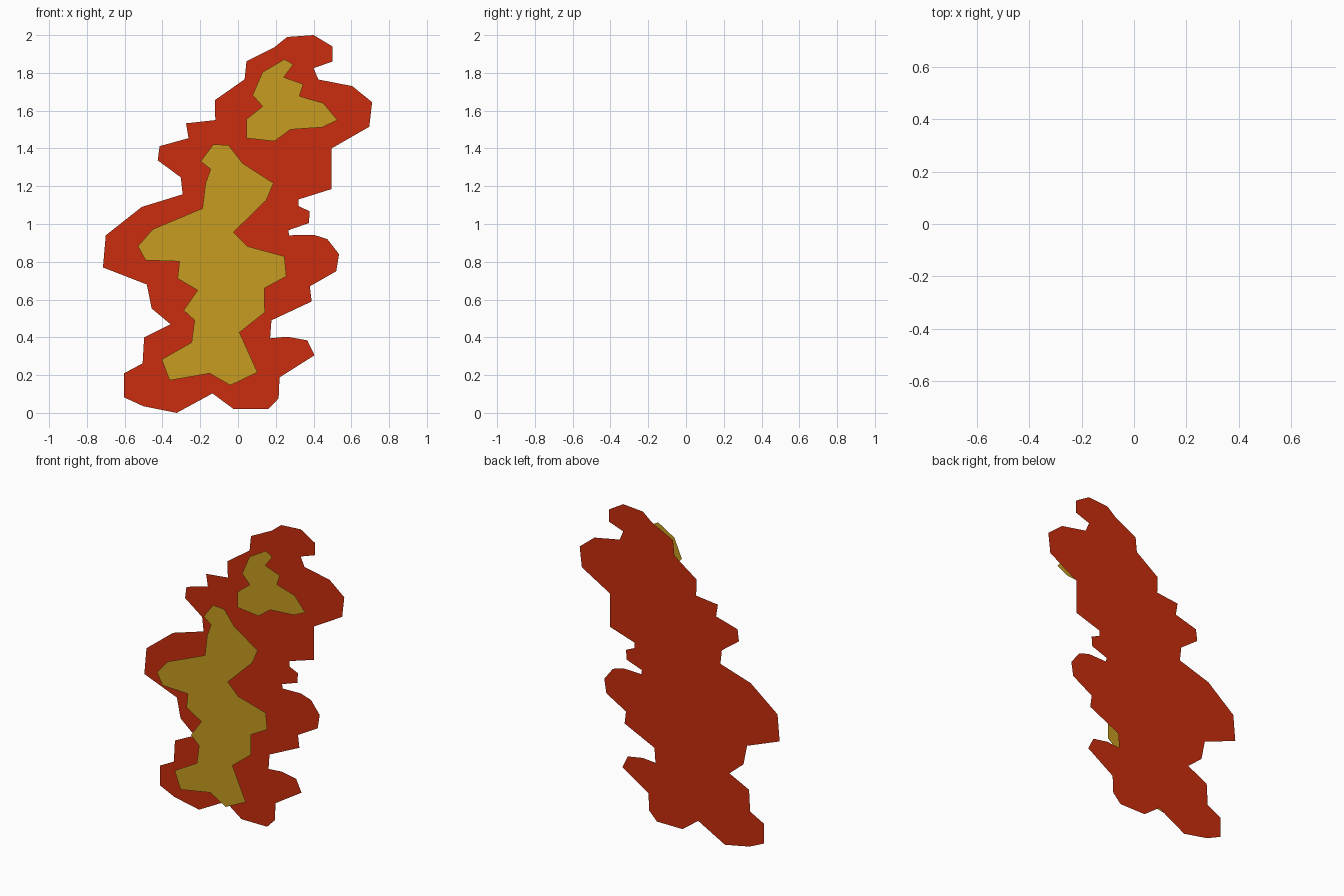
import bpy

# The model is a flame of flat paper-thin cards: a red one behind two gold ones
GAP = 0.068  # half the distance between the two layers


def material(name, rgb):
    mat = bpy.data.materials.new(name)
    mat.diffuse_color = (*rgb, 1.0)
    return mat


def card(name, outline, y, mat):
    """One flat polygon in the xz plane, facing the front (-y)."""
    mesh = bpy.data.meshes.new(name)
    verts = [(x, y, z) for x, z in reversed(outline)]
    mesh.from_pydata(verts, [], [range(len(verts))])
    mesh.materials.append(mat)
    obj = bpy.data.objects.new(name, mesh)
    bpy.context.collection.objects.link(obj)
    return obj


red = material("flame red", (0.59, 0.026, 0.004))
gold = material("flame gold", (0.57, 0.335, 0.015))

# Outer flame: right edge going down, then left edge going up
outer_right = [
    (.26, 1.99), (.40, 2.0), (.50, 1.94), (.50, 1.86), (.40, 1.825), (.425, 1.765),
    (.605, 1.73), (.71, 1.645), (.695, 1.515), (.495, 1.40), (.495, 1.185), (.32, 1.13),
    (.32, 1.095), (.38, 1.067), (.375, 1.005), (.267, .967), (.27, .94), (.40, .943),
    (.473, .92), (.535, .84), (.52, .75), (.38, .67), (.39, .59), (.177, .49),
    (.17, .395), (.26, .403), (.367, .384), (.405, .305), (.22, .188), (.215, .077),
    (.16, .02), (-.023, .02)]
outer_left = [
    (-.135, .103), (-.325, 0), (-.50, .035), (-.603, .082), (-.603, .21), (-.505, .262),
    (-.497, .40), (-.357, .469), (-.457, .553), (-.483, .68), (-.715, .77), (-.70, .94),
    (-.51, 1.09), (-.293, 1.157), (-.303, 1.247), (-.425, 1.337), (-.415, 1.412),
    (-.262, 1.454), (-.275, 1.533), (-.12, 1.55), (-.123, 1.655), (.035, 1.766),
    (.045, 1.862), (.193, 1.936)]

# Small upper inner flame
inner_top = [
    (.245, 1.872), (.293, 1.846), (.243, 1.777), (.346, 1.74), (.325, 1.677),
    (.452, 1.64), (.527, 1.55), (.446, 1.512), (.277, 1.50), (.193, 1.438),
    (.045, 1.454), (.045, 1.555), (.13, 1.623), (.077, 1.682), (.13, 1.804)]

# Tall lower inner flame
inner_main = [
    (-.13, 1.422), (-.05, 1.417), (.024, 1.322), (.188, 1.216), (.15, 1.126),
    (-.024, .956), (.05, .882), (.246, .829), (.256, .723), (.14, .66),
    (.142, .532), (.008, .426), (.103, .215), (-.04, .146), (-.15, .209),
    (-.362, .172), (-.404, .283), (-.246, .373), (-.23, .49), (-.288, .543),
    (-.214, .649), (-.32, .712), (-.31, .802), (-.489, .808), (-.53, .882),
    (-.452, .972), (-.188, 1.083), (-.172, 1.216), (-.145, 1.29), (-.198, 1.332)]

card("outer_flame", outer_right + outer_left, GAP, red)
card("inner_flame_top", inner_top, -GAP, gold)
card("inner_flame_main", inner_main, -GAP, gold)
